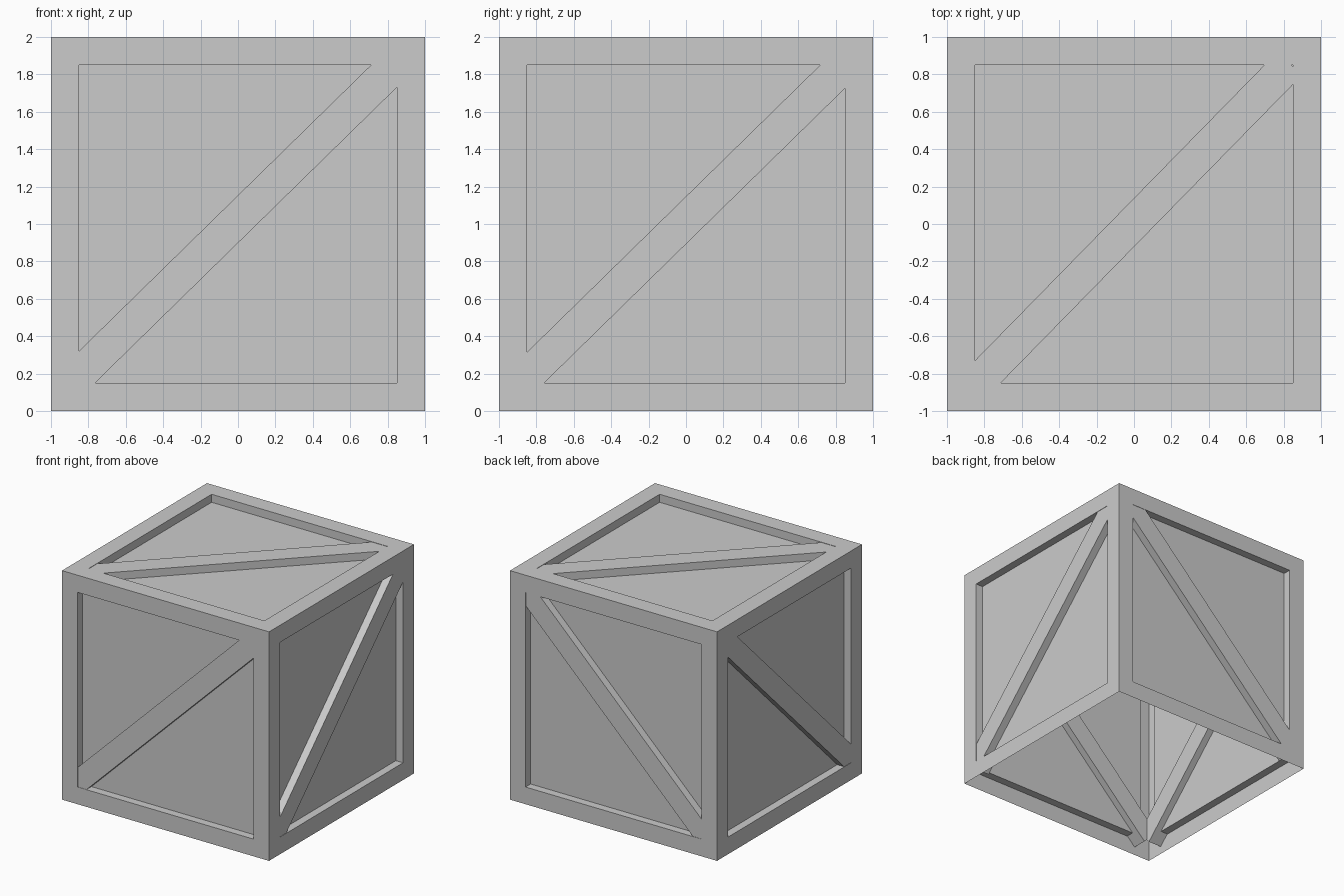
import bpy, bmesh
from math import radians
from mathutils import Matrix, Vector

if "Cube" in bpy.data.objects:
    bpy.data.objects.remove(bpy.data.objects["Cube"])


def finish(bm, name):
    mesh = bpy.data.meshes.new(name)
    bm.to_mesh(mesh)
    bm.free()
    obj = bpy.data.objects.new(name, mesh)
    bpy.context.collection.objects.link(obj)
    return obj


# Crate shell: open-bottomed cube with a recessed panel in every side
bm = bmesh.new()
bmesh.ops.create_cube(bm, size=2, matrix=Matrix.Translation((0, 0, 1)))
bmesh.ops.delete(bm, geom=[f for f in bm.faces if f.normal.z < -0.5],
                 context='FACES_ONLY')
panels = bm.faces[:]
bmesh.ops.inset_individual(bm, faces=panels, thickness=0.15, use_even_offset=True)
bmesh.ops.inset_individual(bm, faces=panels, thickness=0.0, depth=-0.07)
finish(bm, "crate_shell")


# Diagonal braces: beams that pass through the panels, nearly flush with the frame
def brace(name, across, up, out, angle, shift):
    start, end, width, outer, inner = -1.27, 1.19, 0.182, 0.997, 0.87
    bm = bmesh.new()
    bmesh.ops.create_cube(bm, size=1)
    bm.transform(Matrix.Translation(((start + end) / 2, 0, 0))
                 @ Matrix.Diagonal((end - start, width, outer - inner, 1)))
    bm.transform(Matrix.Translation((0, shift, (outer + inner) / 2))
                 @ Matrix.Rotation(radians(angle), 4, 'Z'))
    side = Matrix((across, up, out)).transposed().to_4x4()
    bm.transform(Matrix.Translation((0, 0, 1)) @ side)
    bmesh.ops.recalc_face_normals(bm, faces=bm.faces[:])
    finish(bm, name)


X, Y, Z = Vector((1, 0, 0)), Vector((0, 1, 0)), Vector((0, 0, 1))
brace("front_brace", X, Z, -Y, 44.4, 0.026)
brace("back_brace", X, Z, Y, 44.4, 0.026)
brace("right_brace", Y, Z, X, 44.4, 0.02)
brace("left_brace", Y, Z, -X, 44.4, 0.02)
brace("top_brace", X, Y, Z, 45.6, 0.008)
